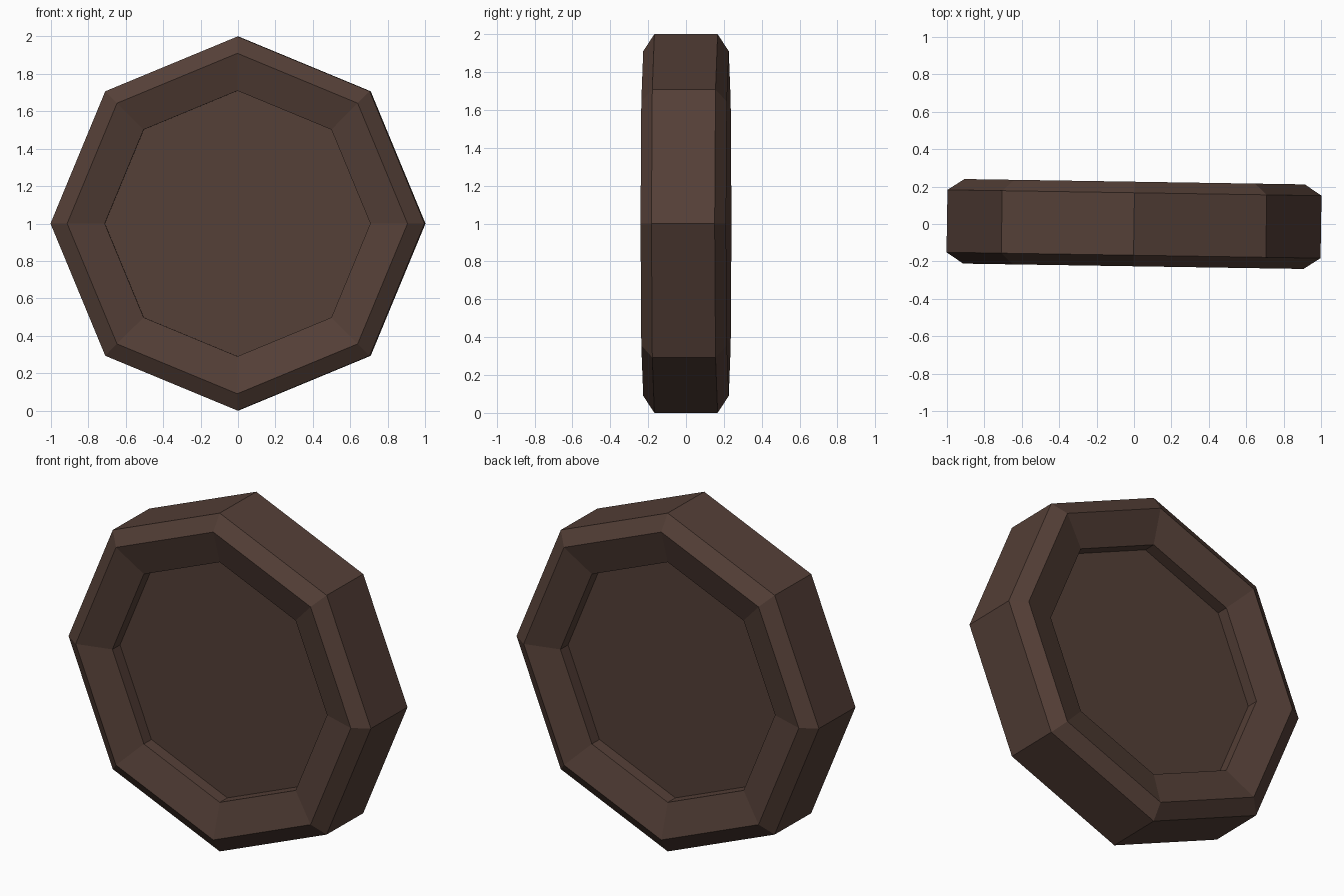
import bpy, bmesh, math
from mathutils import Matrix

if "Cube" in bpy.data.objects:
    bpy.data.objects.remove(bpy.data.objects["Cube"])

brown = bpy.data.materials.new("dark brown")
brown.diffuse_color = (0.089, 0.05, 0.038, 1)
brown.use_nodes = True
brown.node_tree.nodes["Principled BSDF"].inputs["Base Color"].default_value = brown.diffuse_color

SIDES = 8
# wheel cross-section (radius, y) from front recess to back recess
half = [(0.71, 0.097), (0.71, 0.167), (0.91, 0.226), (1.0, 0.167)]
profile = [(r, -y) for r, y in half] + list(reversed(half))

bm = bmesh.new()
rings = []
for r, y in profile:
    rings.append([bm.verts.new((r * math.cos(a), y, r * math.sin(a)))
                  for a in (2 * math.pi * i / SIDES for i in range(SIDES))])

# rim, bevels and recess walls
for a, b in zip(rings, rings[1:]):
    for i in range(SIDES):
        j = (i + 1) % SIDES
        bm.faces.new((a[i], a[j], b[j], b[i]))

# flat hub discs
bm.faces.new(rings[0])
bm.faces.new(rings[-1])
bmesh.ops.recalc_face_normals(bm, faces=bm.faces)

# slight yaw, then stand on the ground
bm.transform(Matrix.Translation((0, 0, 1)) @ Matrix.Rotation(math.radians(-0.9), 4, 'Z'))

mesh = bpy.data.meshes.new("wheel")
bm.to_mesh(mesh)
bm.free()
mesh.materials.append(brown)
bpy.context.collection.objects.link(bpy.data.objects.new("wheel", mesh))
